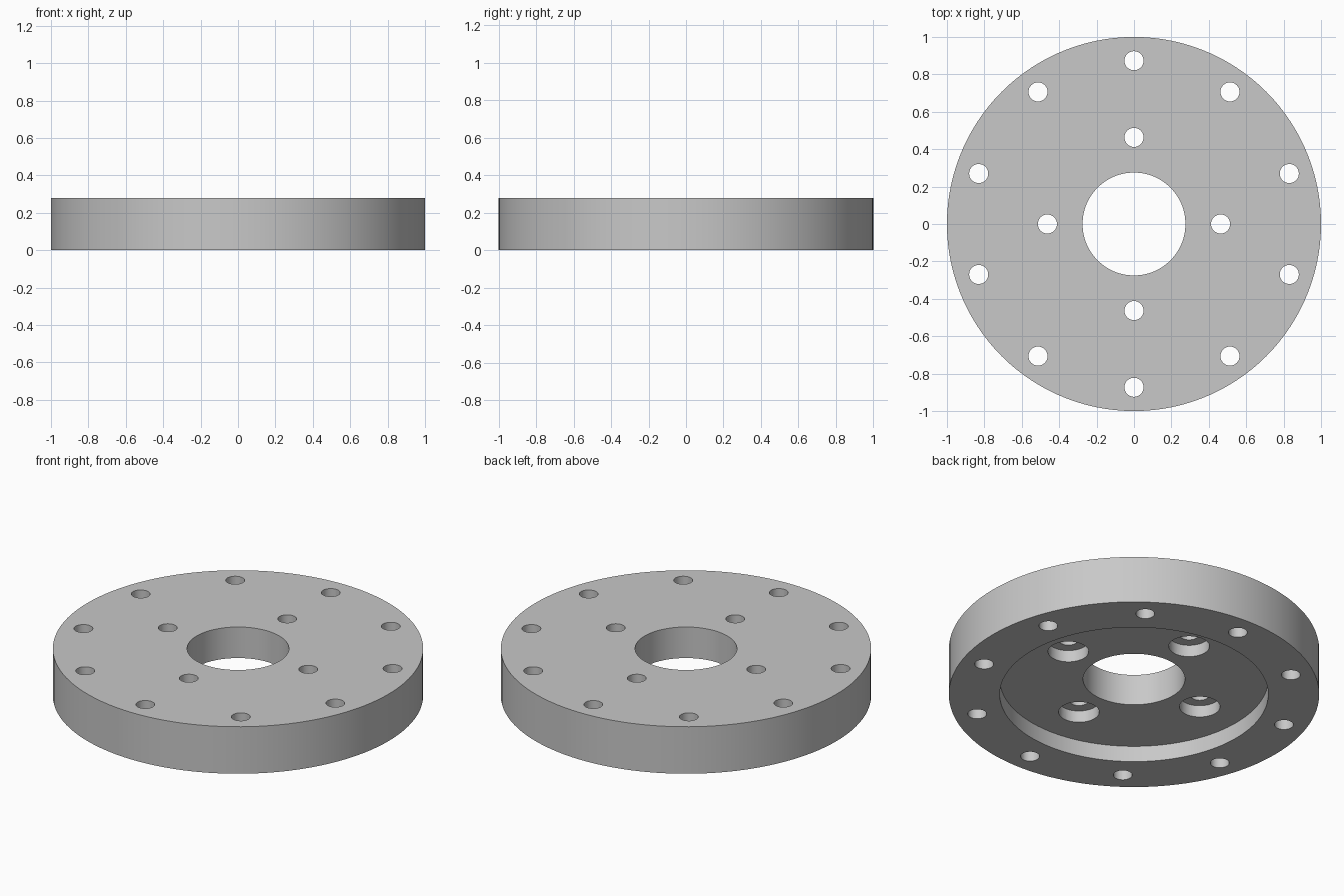
import bpy, bmesh, math
from mathutils import Matrix, Vector

if "Cube" in bpy.data.objects:
    bpy.data.objects.remove(bpy.data.objects["Cube"], do_unlink=True)

HEIGHT = 0.28
RECESS_DEPTH = 0.095
BOLT_R = 0.051
OUTER_CIRCLE, INNER_CIRCLE = 0.873, 0.463

steel = bpy.data.materials.new("grey steel")
steel.use_nodes = True
colour = (0.58, 0.58, 0.58, 1)
steel.diffuse_color = colour
steel.node_tree.nodes["Principled BSDF"].inputs["Base Color"].default_value = colour


def add_object(name, bm):
    bmesh.ops.recalc_face_normals(bm, faces=bm.faces)
    mesh = bpy.data.meshes.new(name)
    bm.to_mesh(mesh)
    bm.free()
    mesh.materials.append(steel)
    obj = bpy.data.objects.new(name, mesh)
    bpy.context.collection.objects.link(obj)
    return obj


def lathe(name, profile, steps):
    """Spin a closed (radius, height) profile around the z axis."""
    bm = bmesh.new()
    verts = [bm.verts.new((r, 0, z)) for r, z in profile]
    edges = [bm.edges.new((v, verts[i - 1])) for i, v in enumerate(verts)]
    bmesh.ops.spin(bm, geom=verts + edges, cent=(0, 0, 0), axis=(0, 0, 1),
                   angle=math.tau, steps=steps, use_merge=True)
    bmesh.ops.remove_doubles(bm, verts=bm.verts, dist=1e-5)
    return add_object(name, bm)


def bolt_circle(bm, count, circle_r, hole_r, z0, z1):
    """Add a ring of upright cylinders, the first one on the +y axis."""
    for i in range(count):
        a = math.pi / 2 + i * math.tau / count
        centre = Vector((circle_r * math.cos(a), circle_r * math.sin(a), (z0 + z1) / 2))
        bmesh.ops.create_cone(bm, cap_ends=True, segments=40, radius1=hole_r,
                              radius2=hole_r, depth=z1 - z0,
                              matrix=Matrix.Translation(centre))


def cut(target, bm):
    cutter = add_object("hole_cutter", bm)
    cutter.hide_render = True
    mod = target.modifiers.new("holes", 'BOOLEAN')
    mod.operation = 'DIFFERENCE'
    mod.solver = 'EXACT'
    mod.object = cutter
    bpy.ops.object.modifier_apply(modifier=mod.name)
    bpy.data.objects.remove(cutter, do_unlink=True)


# Disc with central bore and a shallow recess underneath
flange = lathe("flange_disc", [
    (0.275, RECESS_DEPTH), (0.725, RECESS_DEPTH), (0.725, 0),
    (1, 0), (1, HEIGHT), (0.275, HEIGHT)], 120)
bpy.context.view_layer.objects.active = flange
flange.select_set(True)

# Counterbores for the inner bolts, sunk from the recess floor
counterbores = bmesh.new()
bolt_circle(counterbores, 4, INNER_CIRCLE, 0.11, 0.03, RECESS_DEPTH + 0.07)
cut(flange, counterbores)

# Through holes on both bolt circles
holes = bmesh.new()
bolt_circle(holes, 10, OUTER_CIRCLE, BOLT_R, -0.1, HEIGHT + 0.1)
bolt_circle(holes, 4, INNER_CIRCLE, BOLT_R, -0.1, HEIGHT + 0.1)
cut(flange, holes)

bpy.ops.object.shade_smooth_by_angle(angle=math.radians(30))
